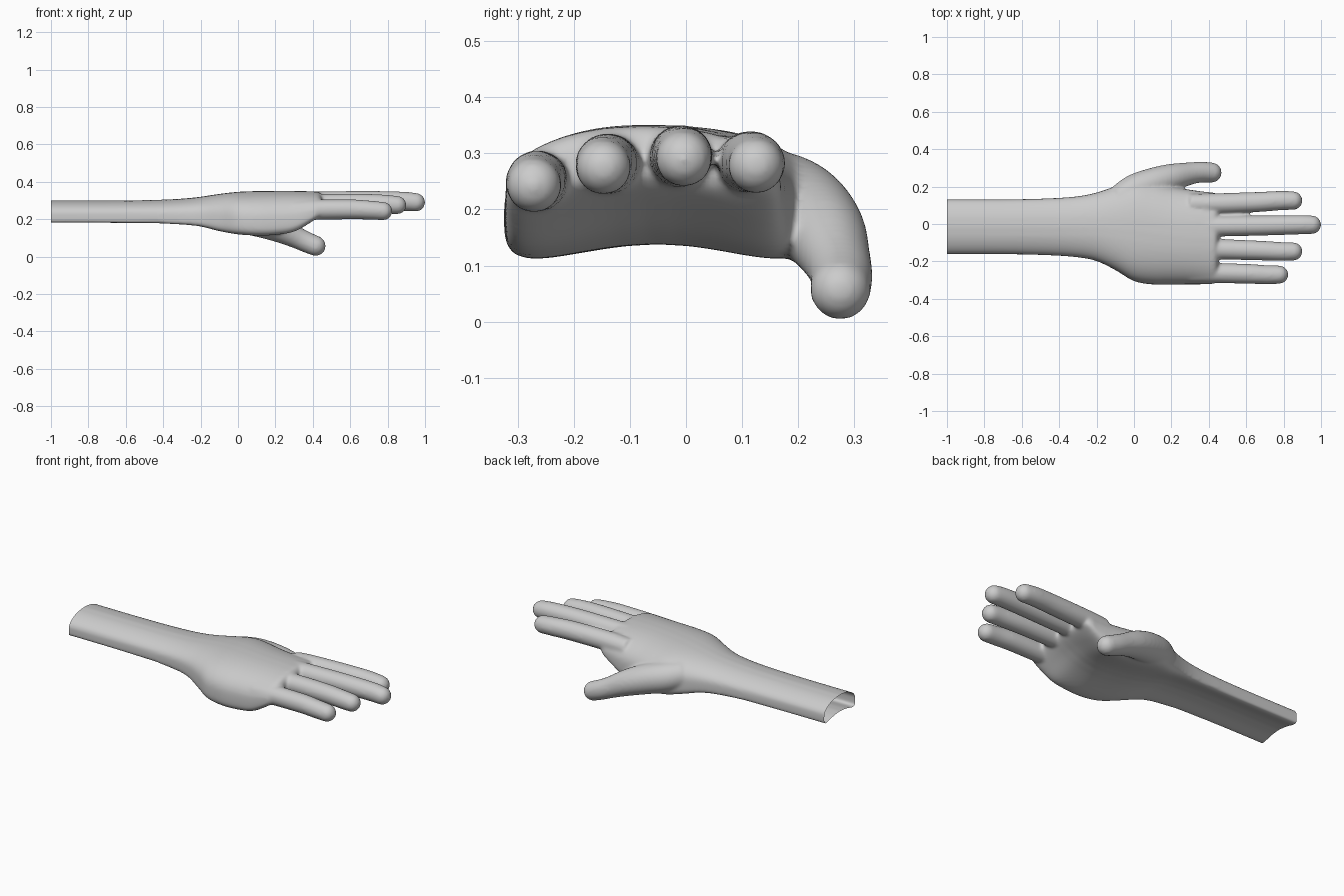
import bpy, bmesh, math
from mathutils import Vector

if "Cube" in bpy.data.objects:
    bpy.data.objects.remove(bpy.data.objects["Cube"])


def spline(rows, steps):
    """Catmull-Rom interpolation of rows of numbers."""
    out = []
    for i in range(len(rows) - 1):
        a, b = rows[max(i - 1, 0)], rows[i]
        c, d = rows[i + 1], rows[min(i + 2, len(rows) - 1)]
        for s in range(steps):
            t = s / steps
            out.append([q + .5 * t * (r - p + t * (2*p - 5*q + 4*r - w + t * (3*(q - r) + w - p)))
                        for p, q, r, w in zip(a, b, c, d)])
    return out + [list(rows[-1])]


def skin(bm, rings):
    """Skin point rings into a closed tube."""
    vs = [[bm.verts.new(p) for p in ring] for ring in rings]
    n = len(vs[0])
    for a, b in zip(vs, vs[1:]):
        for i in range(n):
            bm.faces.new((a[i], a[(i + 1) % n], b[(i + 1) % n], b[i]))
    bm.faces.new(vs[0][::-1])
    bm.faces.new(vs[-1])


def spow(v, p):
    return math.copysign(abs(v) ** p, v)


def arched_section(row, n=64):
    """Bent superellipse: x, y low, y high, z top, z bottom, sag top, sag bottom, exponent."""
    x, y0, y1, zt, zb, st, sb, e = row
    ring = []
    for i in range(n):
        a = 2 * math.pi * i / n
        u, v = spow(math.cos(a), 2 / e), spow(math.sin(a), 2 / e)
        sag = (st * (1 + v) + sb * (1 - v)) / 2
        ring.append((x, (y0 + y1) / 2 + u * (y1 - y0) / 2,
                     (zt + zb) / 2 + v * (zt - zb) / 2 - sag * u * u))
    return ring


def digit(bm, path, n=24):
    """Round-tipped tube through (x, y, z, radius) points."""
    pts = spline(path, 8)
    P = [Vector(p[:3]) for p in pts]
    r = [p[3] for p in pts]
    end = (P[-1] - P[-2]).normalized()
    base, rb = P[-1].copy(), r[-1]
    for k in range(1, 9):
        a = math.radians(87) * k / 8
        P.append(base + end * rb * math.sin(a))
        r.append(rb * math.cos(a))
    rings = []
    for i, p in enumerate(P):
        t = (P[min(i + 1, len(P) - 1)] - P[max(i - 1, 0)]).normalized()
        s = Vector((0, 0, 1)).cross(t).normalized()
        w = t.cross(s)
        rings.append([p + r[i] * (s * math.cos(2*math.pi*k/n) + w * math.sin(2*math.pi*k/n))
                      for k in range(n)])
    skin(bm, rings)


bm = bmesh.new()

# forearm, wrist and palm
body = [
    (-1.10, -.161, .131, .300, .203, .040, .040, 4.5),
    (-.70, -.161, .131, .300, .202, .040, .040, 4.5),
    (-.45, -.167, .137, .303, .200, .040, .042, 4.2),
    (-.30, -.178, .148, .310, .193, .040, .045, 4),
    (-.20, -.198, .168, .320, .183, .038, .052, 3.6),
    (-.10, -.246, .202, .335, .160, .035, .065, 3.3),
    (0, -.305, .240, .346, .142, .035, .075, 3),
    (.10, -.323, .225, .350, .138, .040, .080, 3),
    (.20, -.324, .200, .351, .142, .042, .080, 3),
    (.30, -.323, .183, .351, .165, .042, .085, 3),
    (.38, -.322, .172, .349, .205, .042, .070, 3),
    (.43, -.318, .167, .346, .235, .044, .055, 3),
    (.45, -.300, .155, .325, .255, .044, .050, 3),
]
skin(bm, [arched_section(r) for r in spline(body, 5)])

# four fingers: base y, base z, tip y, tip z, tip x, radius
for yb, zb, yt, zt, xt, r in [(.109, .283, .125, .281, .90, .052),
                              (-.012, .293, -.004, .293, 1.0, .052),
                              (-.135, .280, -.147, .278, .90, .051),
                              (-.262, .250, -.271, .246, .825, .051)]:
    L = xt - .40
    digit(bm, [(.30, yb, zb - .005, r), (.42, yb, zb, r + .003),
               (.40 + L * .5, (yb + yt) / 2, (zb + zt) / 2 + .004, r + .002),
               (xt - .12, yt, zt + .002, r),
               (xt - r * .95, yt, zt - .003, r * .96)])

# thumb
digit(bm, [(-.08, .13, .235, .075), (0, .18, .215, .084), (.10, .217, .190, .083),
           (.20, .248, .155, .074), (.30, .270, .108, .060),
           (.36, .277, .080, .056), (.415, .275, .057, .054)])

bmesh.ops.recalc_face_normals(bm, faces=bm.faces)
me = bpy.data.meshes.new("hand_and_forearm")
bm.to_mesh(me)
hand = bpy.data.objects.new("hand_and_forearm", me)
bpy.context.collection.objects.link(hand)

# fuse the parts and soften the joins
m = hand.modifiers.new("fuse", 'REMESH')
m.mode = 'VOXEL'
m.voxel_size = .008
m = hand.modifiers.new("soften", 'SMOOTH')
m.factor = .5
m.iterations = 12
dg = bpy.context.evaluated_depsgraph_get()
fused = bpy.data.meshes.new_from_object(hand.evaluated_get(dg))
hand.modifiers.clear()
hand.data = fused

# open cut end of the forearm
bm = bmesh.new()
bm.from_mesh(fused)
bmesh.ops.bisect_plane(bm, geom=bm.verts[:] + bm.edges[:] + bm.faces[:],
                       plane_co=(-1, 0, 0), plane_no=(-1, 0, 0), clear_outer=True)
for f in bm.faces:
    f.smooth = True
bm.to_mesh(fused)
bm.free()
